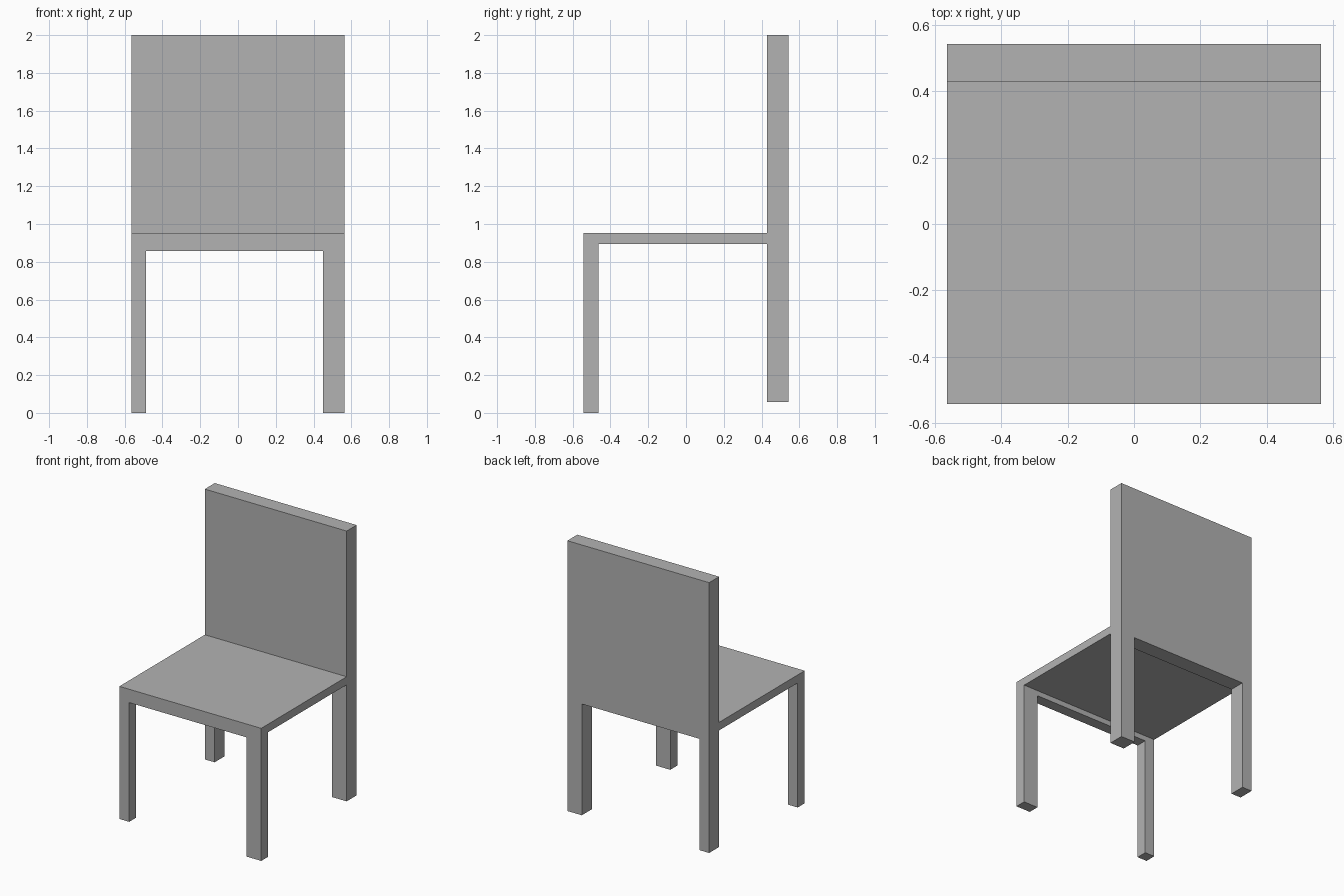
import bpy
import bmesh

default = bpy.data.objects.get("Cube")
if default:
    bpy.data.objects.remove(default, do_unlink=True)

# One plain grey for the whole chair
grey = bpy.data.materials.new("plain grey")
grey.use_nodes = True
colour = (0.448, 0.448, 0.448, 1)
grey.diffuse_color = colour
grey.node_tree.nodes["Principled BSDF"].inputs["Base Color"].default_value = colour

HALF = 0.564                       # half width of the chair
INNER_RIGHT, INNER_LEFT = -0.486, 0.449   # inner faces of the unequal legs
FRONT, BACK = -0.542, 0.542
FRONT_INNER, BACK_INNER = -0.463, 0.429
SEAT_TOP, SEAT_BOTTOM, RAIL_BOTTOM = 0.953, 0.895, 0.857


def extrude_profile(name, profile, y0, y1):
    """Extrude an x-z outline from y0 to y1."""
    bm = bmesh.new()
    face = bm.faces.new([bm.verts.new((x, y0, z)) for x, z in profile])
    result = bmesh.ops.extrude_face_region(bm, geom=[face])
    moved = [v for v in result["geom"] if isinstance(v, bmesh.types.BMVert)]
    bmesh.ops.translate(bm, verts=moved, vec=(0, y1 - y0, 0))
    bmesh.ops.recalc_face_normals(bm, faces=bm.faces)
    mesh = bpy.data.meshes.new(name)
    bm.to_mesh(mesh)
    bm.free()
    mesh.materials.append(grey)
    obj = bpy.data.objects.new(name, mesh)
    bpy.context.collection.objects.link(obj)
    return obj


def arch(foot, top):
    """Outline of two legs joined by a panel above the opening."""
    return [(-HALF, foot), (INNER_RIGHT, foot), (INNER_RIGHT, RAIL_BOTTOM),
            (INNER_LEFT, RAIL_BOTTOM), (INNER_LEFT, foot), (HALF, foot),
            (HALF, top), (-HALF, top)]


# Front legs with their rail
extrude_profile("front_legs_and_rail", arch(0, SEAT_TOP), FRONT, FRONT_INNER)

# Rear legs, slightly shorter at the foot, rising into the backrest
extrude_profile("rear_legs_and_backrest", arch(0.057, 2), BACK_INNER, BACK)

# Seat slab between the two frames
extrude_profile("seat", [(-HALF, SEAT_BOTTOM), (HALF, SEAT_BOTTOM),
                         (HALF, SEAT_TOP), (-HALF, SEAT_TOP)],
                FRONT_INNER, BACK_INNER)
